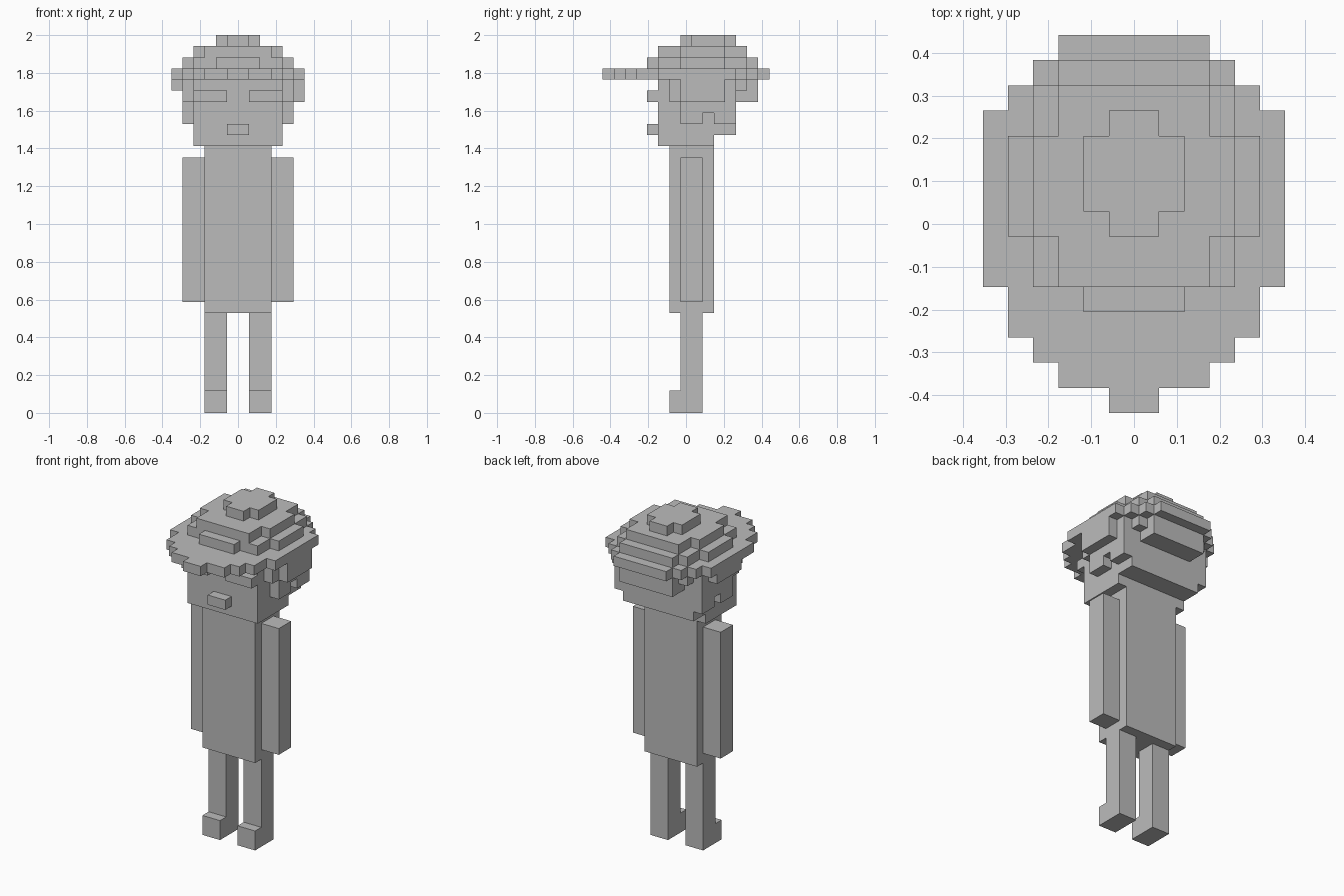
import bpy
import bmesh
from mathutils import Matrix, Vector

cube = bpy.data.objects.get("Cube")
if cube:
    bpy.data.objects.remove(cube, do_unlink=True)

U = 2 / 34  # edge of one block

grey = bpy.data.materials.new("plain grey")
grey.use_nodes = True
grey.diffuse_color = (0.5, 0.5, 0.5, 1)
grey.node_tree.nodes["Principled BSDF"].inputs["Base Color"].default_value = (0.5, 0.5, 0.5, 1)


def part(name, *boxes):
    """One object from boxes given in blocks as x0, x1, y0, y1, z0, z1."""
    bm = bmesh.new()
    for x0, x1, y0, y1, z0, z1 in boxes:
        centre = Vector((x0 + x1, y0 + y1, z0 + z1)) * U / 2
        size = Vector((x1 - x0, y1 - y0, z1 - z0)) * U
        bmesh.ops.create_cube(bm, size=1, matrix=Matrix.LocRotScale(centre, None, size))
    mesh = bpy.data.meshes.new(name)
    bm.to_mesh(mesh)
    bm.free()
    mesh.materials.append(grey)
    obj = bpy.data.objects.new(name, mesh)
    bpy.context.collection.objects.link(obj)
    return obj


def pair(name, *boxes):
    """A left part and its mirrored right twin."""
    part("left_" + name, *boxes)
    part("right_" + name, *[(-b[1], -b[0]) + tuple(b[2:]) for b in boxes])


def layer(name, z, *rows):
    """One block thick slab from centred rows of half width, y0, y1."""
    part(name, *[(-w, w, y0, y1, z, z + 1) for w, y0, y1 in rows])


# Body and limbs
part("torso", (-3, 3, -1.5, 2.5, 9, 24))
pair("leg", (1, 3, -0.5, 1.5, 0, 9))
pair("foot", (1, 3, -1.5, -0.5, 0, 2))
pair("arm", (3, 5, -0.5, 1.5, 10, 23))

# Head and face
part("head", (-4, 4, -2.5, 2.5, 24, 30), (-4, 4, 2.5, 4.5, 25, 30))
pair("eye", (1, 4, -3.5, -2.5, 28, 29))
part("mouth", (-1, 1, -3.5, -2.5, 25, 26))

# Hair at the sides, notched behind the ears, and at the back
pair("side_hair",
     (4, 5, -1.5, -0.5, 28, 30),
     (4, 5, -0.5, 1.5, 26, 30),
     (4, 5, 1.5, 2.5, 27, 30),
     (4, 5, 2.5, 4.5, 26, 30))
part("left_hair_tuft", (5, 6, -0.5, 3.5, 28, 30))
part("right_hair_tuft", (-6, -5, -0.5, 3.5, 29, 30))
part("back_hair", (-3, 3, 4.5, 6.5, 28, 30), (-4, 4, 4.5, 5.5, 29, 30))

# Hat, from the brim up
layer("hat_brim", 30, (1, -7.5, -6.5), (3, -6.5, -5.5), (4, -5.5, -4.5),
      (5, -4.5, -2.5), (6, -2.5, 4.5), (5, 4.5, 5.5), (4, 5.5, 6.5), (3, 6.5, 7.5))
layer("hat_band", 31, (2, -3.5, -2.5), (4, -2.5, -0.5), (5, -0.5, 3.5),
      (4, 3.5, 5.5), (3, 5.5, 6.5))
layer("hat_crown", 32, (3, -2.5, -0.5), (4, -0.5, 3.5), (3, 3.5, 5.5))
layer("hat_top", 33, (1, -0.5, 0.5), (2, 0.5, 3.5), (1, 3.5, 4.5))
